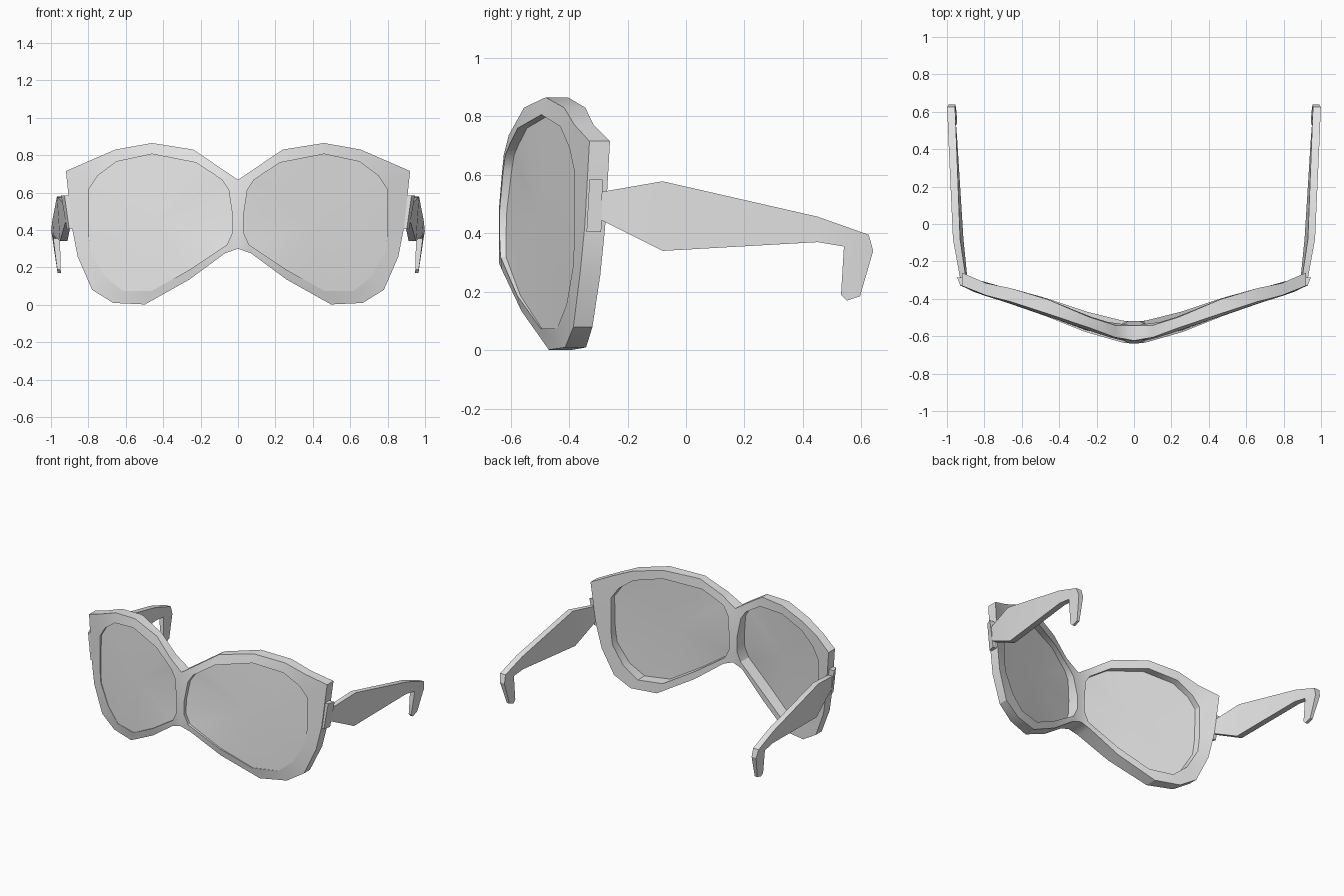
import bpy, bmesh, math

cube = bpy.data.objects.get("Cube")
if cube:
    bpy.data.objects.remove(cube, do_unlink=True)

grey = bpy.data.materials.new("light grey")
grey.use_nodes = True
grey.diffuse_color = (0.8, 0.8, 0.8, 1)
for node in grey.node_tree.nodes:
    if node.type == 'BSDF_PRINCIPLED':
        node.inputs["Base Color"].default_value = (0.8, 0.8, 0.8, 1)

# Sweep of the front piece: x, front y, back y
SWEEP = [(0, -.64, -.52), (.1, -.625, -.515), (.25, -.567, -.47),
         (.48, -.475, -.393), (.66, -.415, -.343), (.78, -.385, -.32),
         (.86, -.362, -.292), (.92, -.33, -.26)]


def depth(x, z, side):
    """Depth of the front (1) or back (2) surface; the nose thins towards its top."""
    lean = max(0, z - .5) * max(0, 1 - 2 * x) * (.1 if side == 1 else -.14)
    for a, b in zip(SWEEP, SWEEP[1:]):
        if x <= b[0]:
            t = (x - a[0]) / (b[0] - a[0])
            return a[side] + t * (b[side] - a[side]) + lean
    return SWEEP[-1][side]


def bulge(x):
    """The opening stands a little proud of the outer rim, except at the ends."""
    return -.014 * max(0, min(1, x / .25, (.85 - x) / .25))


def finish(name, bm, angle=30):
    """Turn a half mesh into a mirrored, shaded object."""
    bmesh.ops.recalc_face_normals(bm, faces=bm.faces)
    mesh = bpy.data.meshes.new(name)
    bm.to_mesh(mesh)
    bm.free()
    mesh.materials.append(grey)
    ob = bpy.data.objects.new(name, mesh)
    bpy.context.collection.objects.link(ob)
    bpy.ops.object.select_all(action='DESELECT')
    ob.select_set(True)
    bpy.context.view_layer.objects.active = ob
    bpy.ops.object.shade_smooth_by_angle(angle=math.radians(angle))
    mod = ob.modifiers.new("Mirror", 'MIRROR')
    mod.use_clip = True
    mod.merge_threshold = .0005


def bridge(bm, a, b, skip_centre=False):
    """Join two matching closed loops with quads."""
    for i in range(len(a)):
        j = (i + 1) % len(a)
        if skip_centre and a[i].co.x < 1e-5 and a[j].co.x < 1e-5:
            continue
        bm.faces.new((a[i], a[j], b[j], b[i]))


# Matching outlines (x, z) of the rim and of the lens opening
OUTER = [(0, .668), (.1, .736), (.24, .83), (.46, .865), (.655, .83), (.79, .772),
         (.92, .715), (.889, .42), (.857, .257), (.78, .08), (.667, .01),
         (.497, .002), (.26, .135), (.07, .275), (0, .30), (0, .48), (0, .60)]
INNER = [(.085, .668), (.14, .705), (.225, .76), (.46, .806), (.65, .765), (.75, .69),
         (.80, .614), (.80, .39), (.79, .29), (.715, .155), (.62, .075),
         (.46, .075), (.26, .187), (.06, .32), (.03, .385), (.03, .48), (.05, .614)]

# Frame front: rim with two openings
bm = bmesh.new()
fo = [bm.verts.new((x, depth(x, z, 1), z)) for x, z in OUTER]
fi = [bm.verts.new((x, depth(x, z, 1) + bulge(x), z)) for x, z in INNER]
bo = [bm.verts.new((x, depth(x, z, 2), z)) for x, z in OUTER]
bi = [bm.verts.new((x, depth(x, z, 2), z)) for x, z in INNER]
bridge(bm, fo, fi)
bridge(bm, bo, bi)
bridge(bm, fi, bi)
bridge(bm, fo, bo, skip_centre=True)
finish("frame_front", bm)


def lens_depth(x, z):
    """Lens surface: recessed most at the top of the nose, least at the low corner."""
    return depth(x, z, 1) + bulge(x) + .018 + .035 * (z - .45) - .015 * (x - .4)


# Lenses: thin, slightly domed plates set back in the openings
bm = bmesh.new()
rims = []
for offset in (0, .01):
    rim = [bm.verts.new((x, lens_depth(x, z) + offset, z)) for x, z in INNER]
    mid = bm.verts.new((.42, lens_depth(.42, .45) + offset - .004, .45))
    for i in range(len(rim)):
        bm.faces.new((rim[i], rim[(i + 1) % len(rim)], mid))
    rims.append(rim)
bridge(bm, *rims)
finish("lenses", bm)

# Hinge blocks, leaning inwards towards the bottom
bm = bmesh.new()
low = [bm.verts.new((x, y, .405)) for x, y in
       ((.87, -.34), (.902, -.34), (.915, -.29), (.87, -.29))]
high = [bm.verts.new((x, y, .585)) for x, y in
        ((.89, -.33), (.928, -.33), (.946, -.285), (.89, -.285))]
bm.faces.new(low)
bm.faces.new(high)
bridge(bm, low, high)
finish("hinges", bm)

# Temples: side outline (y, z) with outer and inner x, ending in an ear hook
TEMPLE = [(-.30, .54, .928, .897), (-.08, .578, .968, .93), (.45, .457, .992, .95),
          (.625, .395, .999, .957), (.64, .34, .99, .955), (.595, .185, .967, .948),
          (.55, .17, .965, .947), (.53, .19, .967, .948), (.54, .355, .988, .952),
          (.45, .37, .985, .945), (-.08, .34, .952, .912), (-.30, .45, .92, .89)]
bm = bmesh.new()
outer = [bm.verts.new((xo, y, z)) for y, z, xo, xi in TEMPLE]
inner = [bm.verts.new((xi, y, z)) for y, z, xo, xi in TEMPLE]
for side in (outer, inner):
    for ids in ((0, 1, 10, 11), (1, 2, 9, 10), (2, 3, 8, 9), (3, 4, 8), (4, 5, 7, 8), (5, 6, 7)):
        bm.faces.new([side[i] for i in ids])
bridge(bm, outer, inner)
finish("temples", bm)
